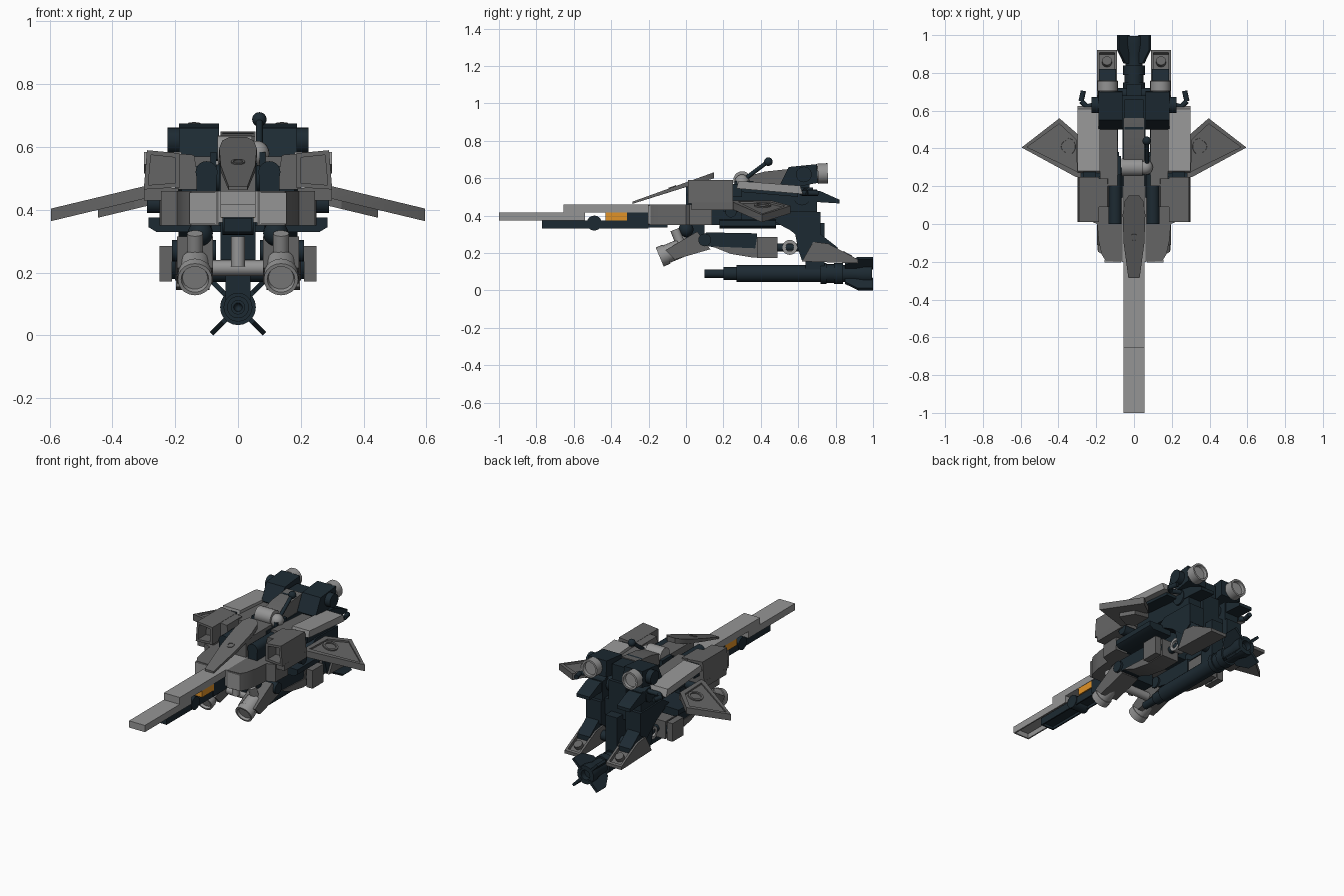
import bpy, bmesh
from math import cos, sin, pi
from mathutils import Vector

if "Cube" in bpy.data.objects:
    bpy.data.objects.remove(bpy.data.objects["Cube"])

def mat(name, c):
    m = bpy.data.materials.new(name)
    m.diffuse_color = (*c, 1)
    m.use_nodes = True
    m.node_tree.nodes["Principled BSDF"].inputs["Base Color"].default_value = m.diffuse_color
    return m

DARK = mat("dark_blue", (0.012, 0.023, 0.032))
GREY = mat("mid_grey", (0.13, 0.13, 0.13))
LIGHT = mat("light_grey", (0.30, 0.30, 0.30))
ORANGE = mat("orange", (0.75, 0.29, 0.02))

def finish(bm, name, m, mirror):
    bmesh.ops.recalc_face_normals(bm, faces=bm.faces)
    for f in bm.faces:
        f.smooth = True
    for e in bm.edges:
        e.smooth = e.calc_face_angle(0) < 0.6
    me = bpy.data.meshes.new(name)
    bm.to_mesh(me)
    bm.free()
    me.materials.append(m)
    ob = bpy.data.objects.new(name, me)
    bpy.context.collection.objects.link(ob)
    if mirror:
        ob.modifiers.new("mirror", "MIRROR")
    return ob

def prism(name, m, axis, pts, lo, hi, mirror=False, pocket=None, warp=None):
    """Extrude a 2D outline along an axis; pocket = (direction, rim, depth)."""
    put = {'x': lambda a, b, t: (t, a, b), 'y': lambda a, b, t: (a, t, b),
           'z': lambda a, b, t: (a, b, t)}[axis]
    bm = bmesh.new()
    A = [bm.verts.new(put(a, b, lo)) for a, b in pts]
    B = [bm.verts.new(put(a, b, hi)) for a, b in pts]
    bm.faces.new(A)
    bm.faces.new(B)
    for i in range(len(pts)):
        j = (i + 1) % len(pts)
        bm.faces.new((A[i], A[j], B[j], B[i]))
    bmesh.ops.recalc_face_normals(bm, faces=bm.faces)
    if pocket:
        d, rim, depth = pocket
        f = max(bm.faces, key=lambda f: f.normal.dot(Vector(d)))
        bmesh.ops.inset_region(bm, faces=[f], thickness=rim)
        f = bmesh.ops.extrude_discrete_faces(bm, faces=[f])['faces'][0]
        f.normal_update()
        bmesh.ops.translate(bm, verts=f.verts[:], vec=f.normal * -depth)
    if warp:
        for v in bm.verts:
            v.co = warp(v.co)
    return finish(bm, name, m, mirror)

def box(name, m, x, y, z, mirror=False, pocket=None):
    return prism(name, m, 'x', [(y[0], z[0]), (y[1], z[0]), (y[1], z[1]), (y[0], z[1])],
                 x[0], x[1], mirror, pocket)

def lathe(name, m, p, d, prof, mirror=False, n=20):
    """Spin (distance, radius) points round the line from p along d."""
    q = Vector(d).to_track_quat('Z', 'Y')
    bm = bmesh.new()
    rings = []
    for t, r in prof:
        k = 1 if r == 0 else n
        rings.append([bm.verts.new(Vector(p) + q @ Vector((r * cos(2*pi*i/n), r * sin(2*pi*i/n), t)))
                      for i in range(k)])
    for a, b in zip(rings, rings[1:]):
        for i in range(n):
            j = (i + 1) % n
            if len(a) == 1:
                bm.faces.new((a[0], b[i], b[j]))
            elif len(b) == 1:
                bm.faces.new((a[i], a[j], b[0]))
            else:
                bm.faces.new((a[i], a[j], b[j], b[i]))
    return finish(bm, name, m, mirror)

def rod(name, m, p0, p1, r, mirror=False):
    d = Vector(p1) - Vector(p0)
    return lathe(name, m, p0, d, [(0, 0), (0, r), (d.length, r), (d.length, 0)], mirror)

def ball(name, m, c, r, mirror=False):
    prof = [(-r*cos(pi*i/10), r*sin(pi*i/10) if 0 < i < 10 else 0) for i in range(11)]
    return lathe(name, m, c, (0, 0, 1), prof, mirror)

# long nose blade and the gun slung under it
box("nose_blade_tip", LIGHT, (-.055, .055), (-1, -.54), (.375, .417), pocket=((0, 0, -1), .012, .03))
box("nose_blade", LIGHT, (-.055, .055), (-.655, -.1), (.417, .46))
box("nose_root", LIGHT, (-.062, .062), (-.2, .2), (.36, .46))
box("nose_gun", DARK, (-.045, .045), (-.77, -.2), (.33, .374), pocket=((0, 0, -1), .012, .015))
box("nose_gun_rear", DARK, (-.05, .05), (-.315, -.1), (.335, .42))
box("orange_sight", ORANGE, (-.053, .053), (-.43, -.315), (.374, .42))
rod("nose_gun_ring", DARK, (-.05, -.49, .36), (.05, -.49, .36), .04)

# rounded cheeks beside the nose
prism("cheek", GREY, 'z', [(.06, -.2), (.15, -.195), (.172, -.16), (.187, -.09), (.195, 0),
      (.245, .02), (.25, .14), (.06, .14)], .35, .46, True)
box("cheek_plate", LIGHT, (.07, .155), (-.204, -.19), (.355, .455), True)

# cockpit canopy, a tapering sloped plate
prism("canopy", GREY, 'z', [(-.03, -.285), (.03, -.285), (.055, -.1), (.06, .05), (.05, .12), (.028, .15),
      (-.028, .15), (-.05, .12), (-.06, .05), (-.055, -.1)], 0, 1,
      warp=lambda c: Vector((c.x, c.y, .475 + (c.y + .285) * .36 - (1 - c.z) * (.012 + .05 * max(0, c.y + .25)))))
lathe("canopy_stud", GREY, (0, -.07, .542), (0, -.36, 1), [(0, .022), (.014, .022), (.014, .015), (0, .015), (0, 0)])
box("cockpit_core", GREY, (-.055, .055), (.0, .26), (.46, .57))
rod("cockpit_post", DARK, (.1, .0, .52), (.1, .27, .52), .035, True)
box("cockpit_post_base", DARK, (.068, .132), (.0, .27), (.4, .52), True)

# shoulder blocks with square sockets
prism("shoulder_block", GREY, 'y', [(.185, .472), (.3, .465), (.29, .59), (.185, .58)], .01, .25, True,
      pocket=((0, -1, 0), .02, .08))
prism("shoulder_inner", GREY, 'y', [(.12, .465), (.2, .465), (.2, .58), (.14, .575)], .09, .24, True)
box("shoulder_lower", GREY, (.19, .3), (.03, .25), (.43, .47), True)
box("shoulder_hinge", DARK, (.2, .27), (.2, .3), (.5, .57), True)
rod("hinge_pin", DARK, (.18, .24, .42), (.29, .24, .42), .03, True)

# control lever and its pivot
rod("lever_rod", DARK, (.068, .28, .57), (.068, .44, .69), .011)
ball("lever_ball", DARK, (.068, .44, .688), .023)
rod("lever_pivot", LIGHT, (-.065, .3, .59), (.045, .3, .59), .047)
ball("lever_pivot_knob", LIGHT, (.06, .3, .58), .04)

# central fuselage and back plates
box("fuselage_core", DARK, (-.06, .06), (.2, .68), (.4, .55))
box("fuselage_side", DARK, (.088, .18), (.2, .7), (.42, .54), True)
rod("fuselage_axle", DARK, (-.19, .62, .5), (.19, .62, .5), .045)
prism("belly_plate", DARK, 'y', [(.13, .33), (.26, .33), (.285, .345), (.285, .375), (.13, .38)], .18, .48, True)
box("belly_core", DARK, (-.17, .17), (.14, .3), (.35, .44))
box("belly_keel", DARK, (-.06, .06), (.2, .54), (.35, .42))
prism("spine", GREY, 'x', [(.33, .54), (.33, .61), (.42, .635), (.56, .65), (.56, .54)], -.055, .055)
box("spine_rear", DARK, (-.05, .05), (.5, .66), (.53, .645))
box("spine_side", DARK, (.068, .088), (.26, .36), (.53, .585), True)
prism("inner_deck", GREY, 'x', [(.2, .57), (.2, .54), (.52, .51), (.52, .55)], .088, .18, True)
prism("side_armour", LIGHT, 'x', [(.27, .545), (.28, .585), (.61, .56), (.625, .515)], .18, .3, True)
prism("side_armour_under", DARK, 'x', [(.25, .53), (.25, .55), (.6, .54), (.6, .5)], .16, .26, True)
prism("tail_plate", DARK, 'x', [(.5, .56), (.62, .55), (.72, .53), (.82, .485), (.82, .465), (.58, .48)], .095, .185, True)
for a, b in (((.17, .64, .53), (.25, .62, .52)), ((.25, .62, .52), (.28, .65, .52)), ((.28, .65, .52), (.268, .705, .52))):
    rod("claw", DARK, a, b, .014, True)

# swept wings, drooping outwards
droop = lambda c: Vector((c.x, c.y, c.z - (c.x - .3) * .24))
prism("wing", GREY, 'z', [(.28, .25), (.31, .25), (.595, .405), (.395, .56), (.28, .46)], .435, .475, True,
      pocket=((0, 0, 1), .03, .01), warp=droop)
lathe("wing_stud", GREY, (.35, .41, .44), (.24, 0, 1), [(0, .045), (.02, .045), (.02, .032), (.004, .032), (.004, 0)], True)
prism("wing_under", GREY, 'z', [(.26, .32), (.33, .32), (.445, .4), (.38, .46), (.26, .44)], .41, .44, True, warp=droop)

# engine pods with open nozzles
prism("engine_pod", DARK, 'x', [(.5, .56), (.55, .66), (.7, .675), (.705, .575), (.6, .555)], .06, .188, True)
rod("pod_axle", DARK, (.18, .63, .62), (.225, .63, .62), .042, True)
lathe("engine_nozzle", LIGHT, (.14, .68, .623), (0, 1, .04),
      [(0, 0), (0, .042), (.025, .042), (.025, .054), (.078, .054), (.078, .043), (.06, .04), (.06, 0)], True)

# front thrusters on the forward legs
prism("front_thruster_block", GREY, 'x', [(-.11, .215), (.06, .315), (.13, .22), (-.06, .165)], .08, .195, True)
lathe("front_thruster", LIGHT, (.137, -.03, .225), (0, -1, -.42),
      [(0, 0), (0, .05), (.08, .05), (.08, .055), (.12, .055), (.12, .044), (.105, .04), (.105, 0)], True)
rod("front_leg_stud", LIGHT, (.137, -.03, .25), (.137, -.06, .325), .025, True)
ball("front_leg_joint", DARK, (.12, 0, .325), .04, True)
box("front_leg_hanger", DARK, (-.055, .055), (.0, .1), (.24, .38))
rod("hanger_pin", LIGHT, (0, -.02, .22), (0, -.02, .315), .022)
rod("leg_crossbar", LIGHT, (-.14, .02, .215), (.14, .02, .215), .025)

# lower legs
prism("upper_leg", DARK, 'x', [(.07, .27), (.11, .31), (.38, .305), (.38, .22), (.2, .22), (.1, .24)], .08, .195, True)
rod("knee_pin", DARK, (.07, .1, .27), (.21, .1, .27), .034, True)
prism("calf_shell", GREY, 'x', [(.14, .235), (.24, .195), (.36, .175), (.49, .175), (.49, .285), (.38, .285),
      (.37, .225)], .085, .2, True)
box("calf_side_box", GREY, (.21, .25), (.38, .49), (.172, .285), True)
rod("calf_side_pin", DARK, (.18, .435, .23), (.215, .435, .23), .05, True)
rod("ankle_arm", DARK, (.137, .47, .23), (.137, .62, .23), .022, True)
lathe("ankle_ring", LIGHT, (.11, .555, .23), (1, 0, 0), [(0, 0), (0, .04), (.055, .04), (.055, .022), (.04, .022), (.04, 0)], True)

# hind legs and feet
prism("thigh", DARK, 'x', [(.44, .385), (.5, .425), (.72, .42), (.72, .28), (.66, .24), (.56, .32)], .085, .19, True)
prism("shin", DARK, 'x', [(.58, .32), (.72, .3), (.81, .23), (.81, .16), (.62, .16), (.6, .22)], .1, .185, True)
prism("foot", GREY, 'x', [(.62, .155), (.68, .26), (.76, .25), (.92, .165), (.92, .145)], .09, .197, True,
      pocket=((0, .5, 1), .02, .02))
rod("foot_stud", GREY, (.143, .85, .17), (.143, .865, .198), .026, True)
box("hip_block", DARK, (-.1, .1), (.58, .68), (.33, .43))

# long cannon hung beneath
lathe("cannon", DARK, (0, .1, .09), (0, 1, 0),
      [(.06, 0), (0, .014), (0, .023), (.1, .023), (.1, .035), (.17, .035), (.17, .046), (.62, .046), (.62, .057), (.65, .057),
       (.65, .05), (.69, .05), (.69, .057), (.74, .057), (.74, .046), (.8, .046), (.85, .057), (.895, .057), (.895, .03), (.86, .03), (.86, 0)])
box("cannon_bracket", DARK, (-.04, .04), (.64, .74), (.11, .36))
rod("bracket_axle", DARK, (-.12, .69, .2), (.12, .69, .2), .03)
for i in range(4):
    a = pi / 4 + i * pi / 2
    prism("cannon_fin", DARK, 'x', [(.85, .03), (.85, .07), (.92, .119), (1, .119), (1, .04), (.95, .03)], -.008, .008,
          warp=lambda c: Vector((c.x*cos(a) + c.z*sin(a), c.y, .09 + c.z*cos(a) - c.x*sin(a))))
